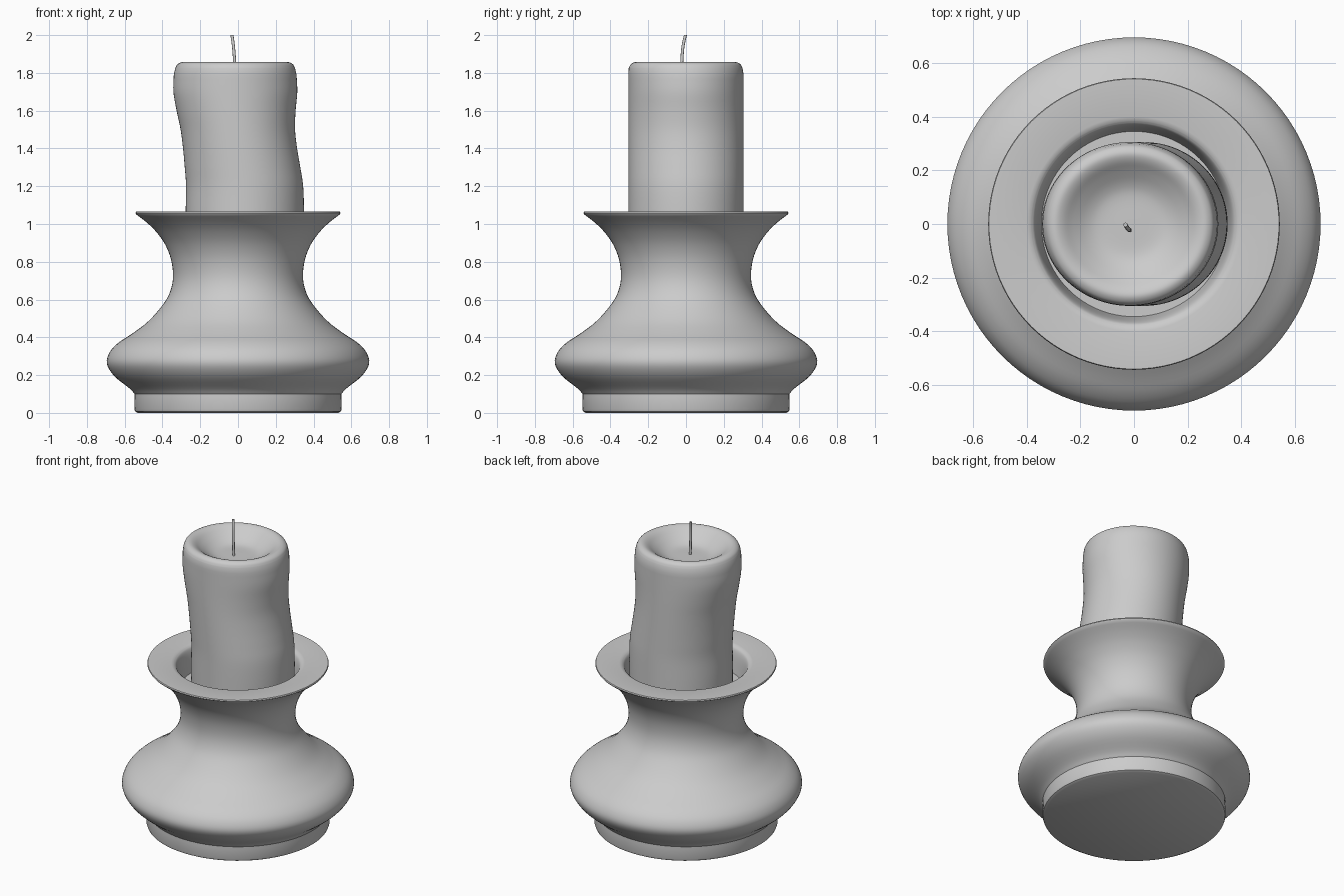
import bpy, bmesh, math
from mathutils import Vector

if "Cube" in bpy.data.objects:
    bpy.data.objects.remove(bpy.data.objects["Cube"])


def spline(pts, sub=4):
    """Catmull-Rom through the points, for smooth profiles."""
    pts = [Vector(p) for p in pts]
    ext = [2 * pts[0] - pts[1]] + pts + [2 * pts[-1] - pts[-2]]
    out = []
    for i in range(1, len(ext) - 2):
        a, b, c, d = ext[i - 1:i + 3]
        for k in range(sub):
            t = k / sub
            out.append(0.5 * (2 * b + (c - a) * t + (2 * a - 5 * b + 4 * c - d) * t * t
                              + (3 * b - a - 3 * c + d) * t ** 3))
    return out + [pts[-1]]


def loft(name, rings, n=96, angle=35):
    """Skin a stack of ellipses (cx, cy, rx, ry, z), capped at both ends."""
    bm = bmesh.new()
    loops = [[bm.verts.new((cx + rx * math.cos(2 * math.pi * i / n),
                            cy + ry * math.sin(2 * math.pi * i / n), z)) for i in range(n)]
             for cx, cy, rx, ry, z in rings]
    for lo, hi in zip(loops, loops[1:]):
        for i in range(n):
            j = (i + 1) % n
            bm.faces.new((lo[i], lo[j], hi[j], hi[i]))
    bm.faces.new(loops[0][::-1])
    bm.faces.new(loops[-1])
    bmesh.ops.recalc_face_normals(bm, faces=bm.faces)
    me = bpy.data.meshes.new(name)
    bm.to_mesh(me)
    bm.free()
    ob = bpy.data.objects.new(name, me)
    bpy.context.collection.objects.link(ob)
    bpy.ops.object.select_all(action='DESELECT')
    ob.select_set(True)
    bpy.context.view_layer.objects.active = ob
    bpy.ops.object.shade_smooth_by_angle(angle=math.radians(angle))
    return ob


# Holder: foot, swelling body, narrow neck, flared rim and cup
foot = [(0.53, 0), (0.545, 0.008), (0.549, 0.02), (0.547, 0.085)]
body = spline([(0.547, 0.1), (0.575, 0.13), (0.655, 0.195), (0.694, 0.26), (0.68, 0.32),
               (0.635, 0.37), (0.56, 0.42), (0.475, 0.485), (0.40, 0.57), (0.36, 0.64),
               (0.344, 0.72), (0.354, 0.81), (0.385, 0.89), (0.43, 0.955), (0.48, 1.005),
               (0.54, 1.052)])
rim = [(0.543, 1.058), (0.54, 1.065), (0.40, 1.064)]
cup = spline([(0.385, 1.06), (0.37, 1.045), (0.358, 1.0), (0.345, 0.9)])
loft("candle_holder", [(0, 0, p[0], p[0], p[1]) for p in foot + body + rim + cup])

# Candle: wavy sides (centre x, radius x, z), rounded shoulder, melted dish
sides = spline([(0.035, 0.31, 0.88), (0.036, 0.313, 1.06), (0.035, 0.31, 1.2), (0.024, 0.306, 1.3),
                (0.011, 0.302, 1.4), (-0.001, 0.303, 1.5), (-0.01, 0.315, 1.6),
                (-0.014, 0.328, 1.7), (-0.015, 0.325, 1.79)])
rings = [(p[0], 0, p[1], 0.305, p[2]) for p in sides]
top = spline([(0.317, 1.825), (0.305, 1.846), (0.28, 1.857), (0.25, 1.848), (0.21, 1.82),
              (0.16, 1.79), (0.11, 1.776), (0.02, 1.775)])
for r, z in top:
    rings.append((-0.015, -0.002, r, r * 0.95, z))
loft("candle", rings, angle=60)

# Wick: thin leaning cord
wick = spline([(-0.016, -0.022, 1.76), (-0.018, -0.022, 1.86), (-0.024, -0.016, 1.94),
               (-0.032, -0.003, 2.0)])
loft("wick", [(p[0], p[1], 0.008, 0.008, p[2]) for p in wick], n=12)
